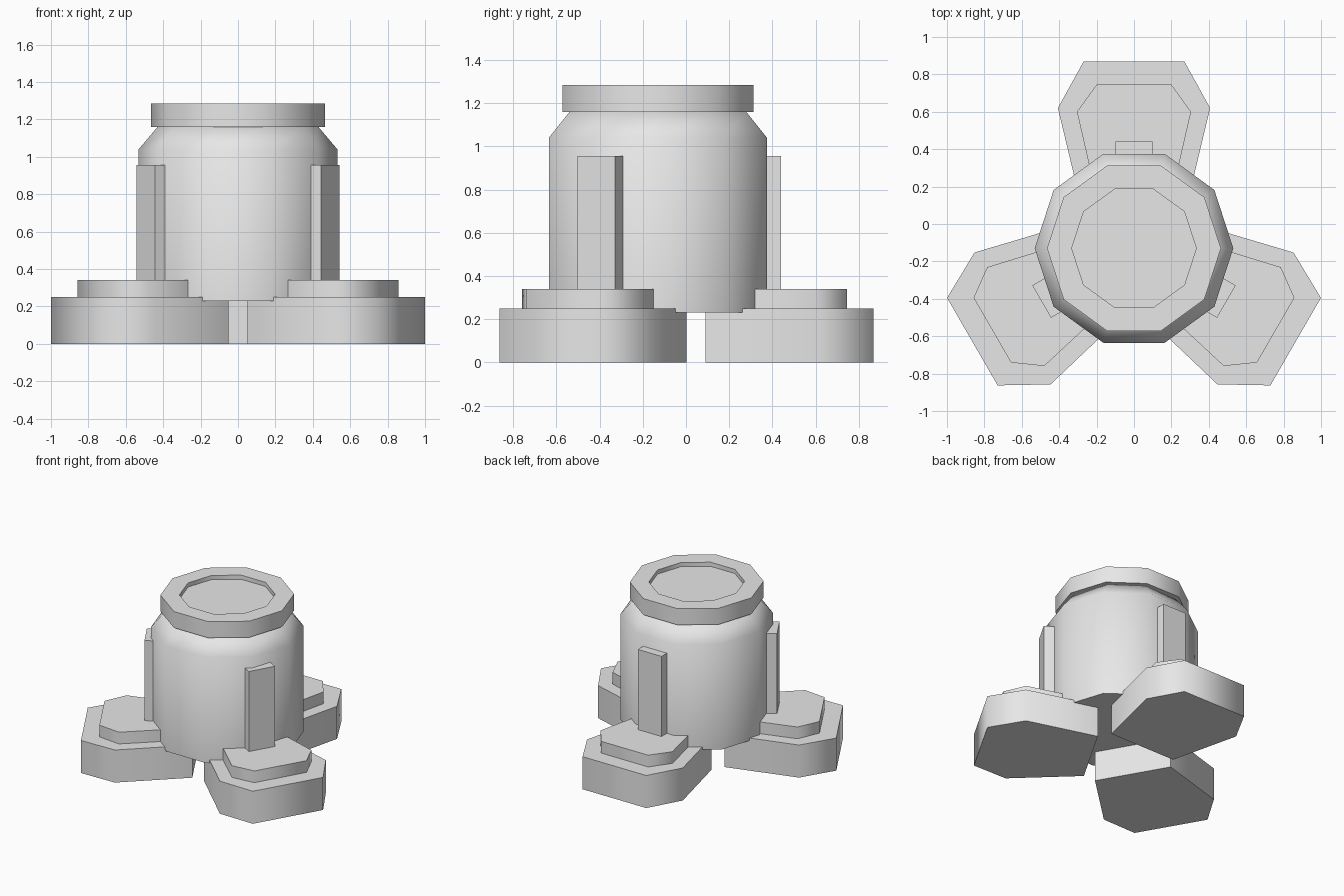
import bpy, bmesh, math
from mathutils import Matrix

if "Cube" in bpy.data.objects:
    bpy.data.objects.remove(bpy.data.objects["Cube"])

CENTRE = Matrix.Translation((0, -0.13, 0))   # axis of the barrel and feet

grey = bpy.data.materials.new("light grey")
grey.diffuse_color = (0.8, 0.8, 0.8, 1)
grey.use_nodes = True
grey.node_tree.nodes["Principled BSDF"].inputs["Base Color"].default_value = grey.diffuse_color


def finish(name, bm, angle):
    """Turn a bmesh into a shaded object."""
    bmesh.ops.recalc_face_normals(bm, faces=bm.faces)
    me = bpy.data.meshes.new(name)
    bm.to_mesh(me)
    bm.free()
    me.materials.append(grey)
    ob = bpy.data.objects.new(name, me)
    bpy.context.collection.objects.link(ob)
    bpy.ops.object.select_all(action='DESELECT')
    ob.select_set(True)
    bpy.context.view_layer.objects.active = ob
    bpy.ops.object.shade_smooth_by_angle(angle=math.radians(angle))
    return ob


def lathe(name, profile, sides=10):
    """Closed turned shape from (radius, z) pairs, capped at both ends."""
    bm = bmesh.new()
    rings = [[bm.verts.new((r * math.cos(math.tau * i / sides),
                            r * math.sin(math.tau * i / sides), z))
              for i in range(sides)] for r, z in profile]
    for a, b in zip(rings, rings[1:]):
        for i in range(sides):
            j = (i + 1) % sides
            bm.faces.new((a[i], a[j], b[j], b[i]))
    bm.faces.new(rings[0][::-1])
    bm.faces.new(rings[-1])
    bm.transform(CENTRE)
    return finish(name, bm, 60)


def prism(name, half, z0, z1, turn):
    """Mirrored outline of (radial, half width) pairs, extruded up and turned."""
    bm = bmesh.new()
    outline = half + [(r, -t) for r, t in reversed(half)]
    base = bm.faces.new([bm.verts.new((r, t, z0)) for r, t in outline])
    top = bmesh.ops.extrude_face_region(bm, geom=[base], use_keep_orig=True)
    verts = [v for v in top["geom"] if isinstance(v, bmesh.types.BMVert)]
    bmesh.ops.translate(bm, verts=verts, vec=(0, 0, z1 - z0))
    bm.transform(CENTRE @ Matrix.Rotation(math.radians(turn), 4, 'Z'))
    return finish(name, bm, 65)


# Barrel with sloped shoulder
lathe("barrel", [(0.531, 0.23), (0.531, 1.04), (0.43, 1.16)])

# Rim with a shallow recess in the top
lathe("rim", [(0.465, 1.16), (0.465, 1.285), (0.333, 1.285), (0.333, 1.253)])

# Three feet, each with a raised step and an upright rib on the barrel
for n, turn in enumerate((90, 210, 330), 1):
    prism(f"foot_{n}", [(0.22, 0.28), (0.75, 0.407), (0.998, 0.27)], 0, 0.25, turn)
    prism(f"foot_step_{n}", [(0.433, 0.237), (0.73, 0.305), (0.875, 0.2)], 0.25, 0.34, turn)
    prism(f"rib_{n}", [(0.45, 0.1), (0.57, 0.1)], 0.25, 0.955, turn)
